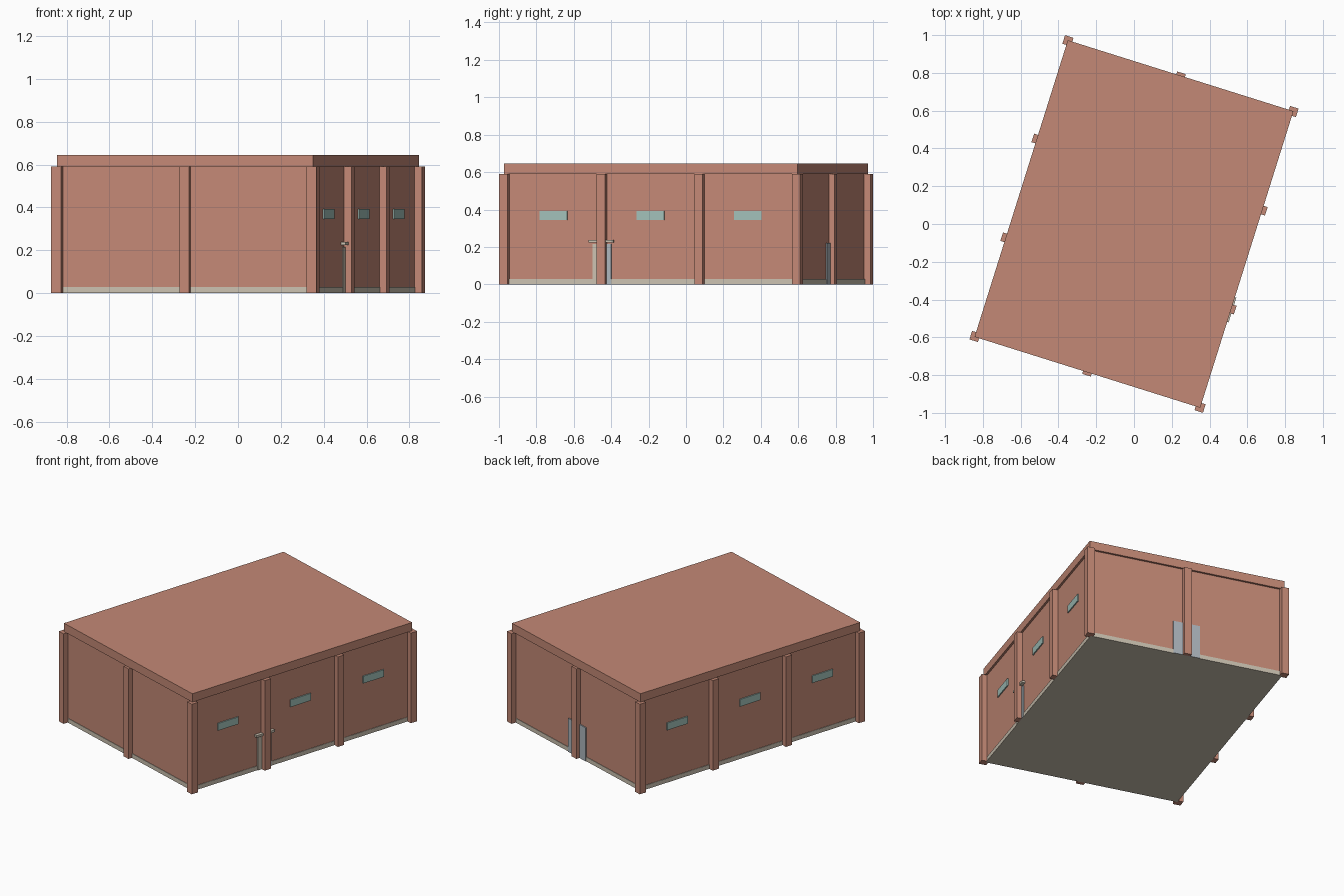
import bpy, bmesh, math
from mathutils import Matrix

if "Cube" in bpy.data.objects:
    bpy.data.objects.remove(bpy.data.objects["Cube"])

ROT = Matrix.Rotation(math.radians(-17.45), 4, 'Z')

def material(name, r, g, b):
    m = bpy.data.materials.new(name)
    m.diffuse_color = (r, g, b, 1)
    m.use_nodes = True
    m.node_tree.nodes["Principled BSDF"].inputs["Base Color"].default_value = m.diffuse_color
    return m

brick = material("terracotta", 0.55, 0.25, 0.18)
stone = material("pale stone", 0.60, 0.54, 0.44)
glass = material("pale green glass", 0.36, 0.53, 0.49)
steel = material("blue grey door", 0.42, 0.47, 0.51)

def box(name, x0, x1, y0, y1, z0, z1, mat):
    """Box given in building axes, turned with the whole building."""
    bm = bmesh.new()
    bmesh.ops.create_cube(bm, size=1)
    for v in bm.verts:
        v.co.x = x1 if v.co.x > 0 else x0
        v.co.y = y1 if v.co.y > 0 else y0
        v.co.z = z1 if v.co.z > 0 else z0
    bm.transform(ROT)
    me = bpy.data.meshes.new(name)
    bm.to_mesh(me)
    bm.free()
    me.materials.append(mat)
    ob = bpy.data.objects.new(name, me)
    bpy.context.collection.objects.link(ob)

WX, WY = 0.613, 0.810      # wall half sizes
RX, RY = 0.626, 0.823      # roof half sizes
CX, CY = 0.648, 0.844      # outer faces of the columns
H = 0.59
CW = 0.047                 # column width

# main volumes
box("plinth", -WX - .003, WX + .003, -WY - .003, WY + .003, 0, 0.028, stone)
box("walls", -WX, WX, -WY, WY, 0.028, H, brick)
box("roof_slab", -RX, RX, -RY, RY, H, 0.645, brick)

for s in (-1, 1):
    # corner columns
    for t in (-1, 1):
        xs = sorted((s * CX, s * (CX - CW)))
        ys = sorted((t * CY, t * (CY - CW)))
        box("corner_column", *xs, *ys, 0, H, brick)
    # columns along the long sides, at thirds
    for y in (-0.274, 0.274):
        xs = sorted((s * CX, s * 0.605))
        box("side_column", *xs, y - CW / 2, y + CW / 2, 0, H, brick)
    # columns in the middle of the short ends
    ys = sorted((s * 0.839, s * 0.80))
    box("end_column", -CW / 2, CW / 2, *ys, 0, H, brick)
    # strip windows on the long sides
    for y in (-0.548, -0.005, 0.54):
        xs = sorted((s * (WX - .001), s * (WX + .007)))
        box("window", *xs, y - 0.077, y + 0.077, 0.345, 0.392, glass)

# side door: pale jamb, grey leaf and small canopy around the column
box("side_door_jamb", WX - .001, WX + .007, -0.328, -0.276, 0, 0.215, stone)
box("side_door_leaf", WX - .001, WX + .007, -0.276, -0.226, 0, 0.215, steel)
box("side_door_canopy", WX - .001, 0.634, -0.347, -0.210, 0.224, 0.238, stone)

# back double door, split by the middle column
for s in (-1, 1):
    xs = sorted((0, s * 0.085))
    box("back_door_leaf", *xs, WY - .001, WY + .007, 0, 0.22, steel)
